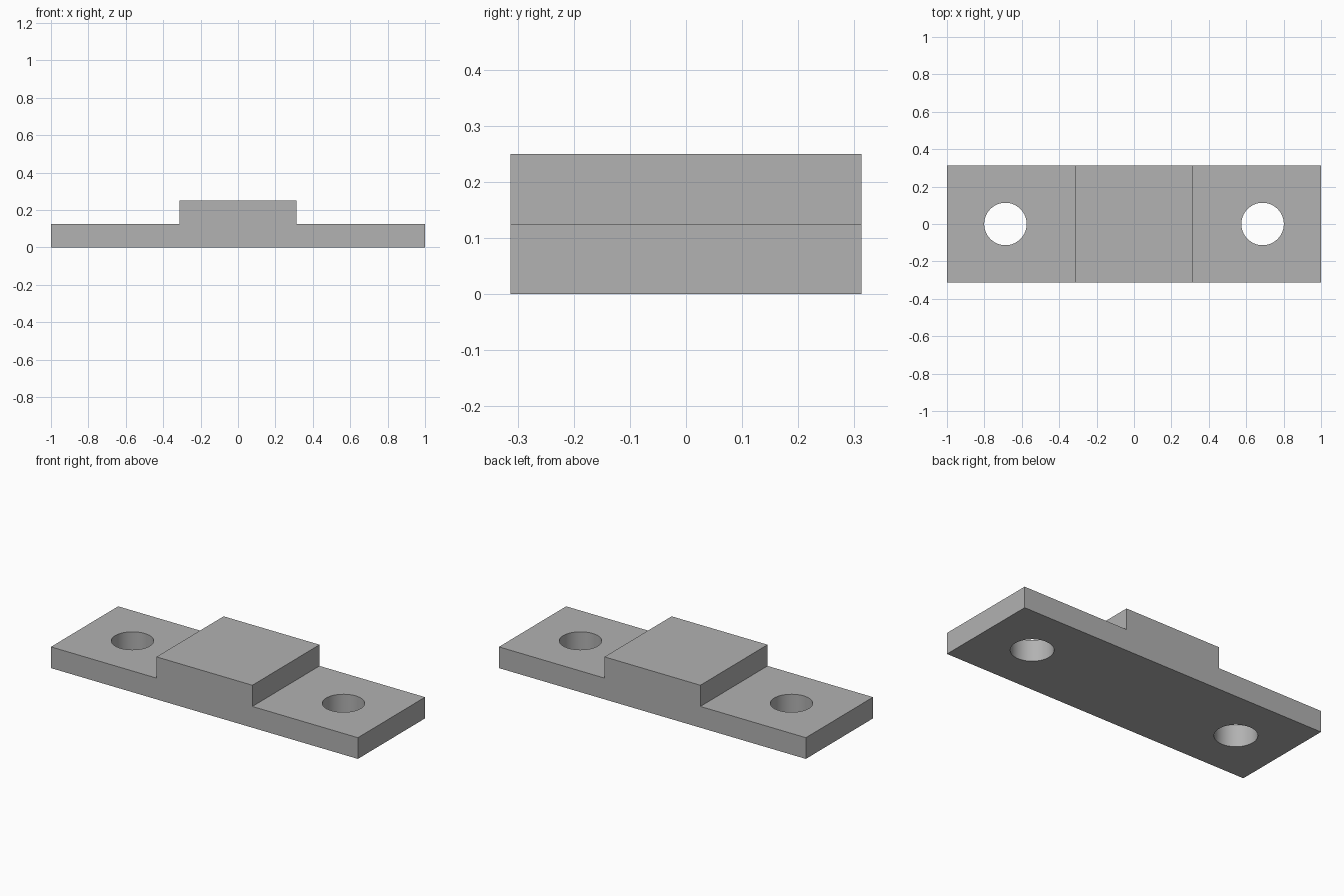
import bpy, bmesh, math

if "Cube" in bpy.data.objects:
    bpy.data.objects.remove(bpy.data.objects["Cube"], do_unlink=True)

HALF_LENGTH, HALF_DEPTH = 1.0, 0.3125
STEP_X, PLATE_Z, BLOCK_Z = 0.3125, 0.125, 0.25
HOLE_X, HOLE_RADIUS = 0.6875, 0.1135

grey = bpy.data.materials.new("plain grey")
grey.use_nodes = True
colour = (0.445, 0.445, 0.445, 1)
grey.diffuse_color = colour
grey.node_tree.nodes["Principled BSDF"].inputs["Base Color"].default_value = colour


def add_object(name, bm):
    bmesh.ops.recalc_face_normals(bm, faces=bm.faces[:])
    mesh = bpy.data.meshes.new(name)
    bm.to_mesh(mesh)
    bm.free()
    mesh.materials.append(grey)
    obj = bpy.data.objects.new(name, mesh)
    bpy.context.collection.objects.link(obj)
    return obj


# Stepped plate: one side profile extruded from front to back
right_half = [(HALF_LENGTH, 0), (HALF_LENGTH, PLATE_Z), (STEP_X, PLATE_Z), (STEP_X, BLOCK_Z)]
profile = right_half + [(-x, z) for x, z in reversed(right_half)]
bm = bmesh.new()
face = bm.faces.new([bm.verts.new((x, -HALF_DEPTH, z)) for x, z in profile])
new = bmesh.ops.extrude_face_region(bm, geom=[face])["geom"]
bmesh.ops.translate(bm, vec=(0, 2 * HALF_DEPTH, 0),
                    verts=[v for v in new if isinstance(v, bmesh.types.BMVert)])
plate = add_object("stepped_plate", bm)

# Bolt holes cut through both ends
for side, x in (("left", HOLE_X), ("right", -HOLE_X)):
    bm = bmesh.new()
    bmesh.ops.create_cone(bm, cap_ends=True, segments=64, radius1=HOLE_RADIUS,
                          radius2=HOLE_RADIUS, depth=1)
    bmesh.ops.translate(bm, vec=(x, 0, 0), verts=bm.verts[:])
    cutter = add_object(side + "_hole_cutter", bm)
    cutter.hide_render = True
    cut = plate.modifiers.new(side + "_hole", "BOOLEAN")
    cut.operation, cut.solver, cut.object = "DIFFERENCE", "EXACT", cutter
    bpy.ops.object.select_all(action="DESELECT")
    plate.select_set(True)
    bpy.context.view_layer.objects.active = plate
    bpy.ops.object.modifier_apply(modifier=cut.name)
    bpy.data.objects.remove(cutter, do_unlink=True)

# Smooth hole walls, crisp edges elsewhere
bpy.ops.object.shade_smooth_by_angle(angle=math.radians(30))
